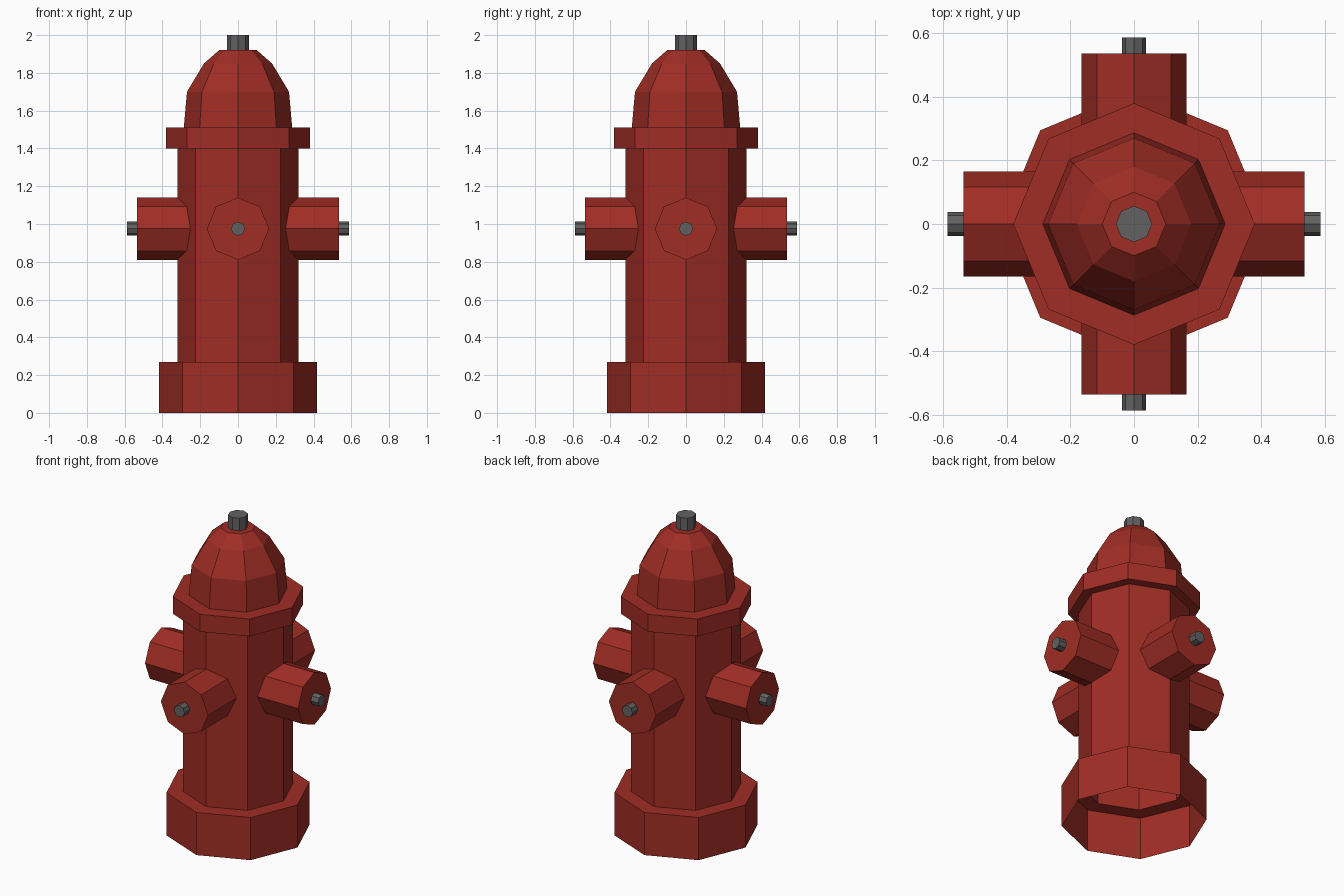
import bpy, bmesh
from math import cos, sin, pi
from mathutils import Matrix

if "Cube" in bpy.data.objects:
    bpy.data.objects.remove(bpy.data.objects["Cube"])

SIDES = 8


def material(name, rgb):
    m = bpy.data.materials.new(name)
    m.diffuse_color = (*rgb, 1)
    m.use_nodes = True
    m.node_tree.nodes["Principled BSDF"].inputs["Base Color"].default_value = m.diffuse_color
    return m


red = material("red_paint", (0.35, 0.026, 0.018))
steel = material("dark_steel", (0.12, 0.12, 0.12))


def lathe(name, profile, mat, matrix=Matrix()):
    """Spin (radius, height) points into an eight-sided shell capped at its far end."""
    bm = bmesh.new()
    rings = [[bm.verts.new((r * cos(2 * pi * i / SIDES), r * sin(2 * pi * i / SIDES), z))
              for i in range(SIDES)] for r, z in profile]
    for low, high in zip(rings, rings[1:]):
        for i in range(SIDES):
            j = (i + 1) % SIDES
            bm.faces.new((low[i], low[j], high[j], high[i]))
    bm.faces.new(rings[-1])
    mesh = bpy.data.meshes.new(name)
    bm.to_mesh(mesh)
    bm.free()
    mesh.materials.append(mat)
    obj = bpy.data.objects.new(name, mesh)
    obj.matrix_world = matrix
    bpy.context.collection.objects.link(obj)
    return obj


# Hollow shell: foot, barrel, collar and bonnet, open underneath
lathe("hydrant_shell", [
    (0.417, 0), (0.417, 0.27),
    (0.32, 0.27), (0.32, 1.40),
    (0.38, 1.40), (0.38, 1.51),
    (0.287, 1.51), (0.27, 1.70), (0.18, 1.85), (0.10, 1.92)], red)

# Nut on top of the bonnet
lathe("top_nut", [(0.057, 1.92), (0.057, 2.0)], steel)

# Four side outlets, each with a small nut
for k, side in enumerate(("right", "back", "left", "front")):
    turn = (Matrix.Translation((0, 0, 0.975)) @ Matrix.Rotation(k * pi / 2, 4, 'Z')
            @ Matrix.Rotation(pi / 2, 4, 'Y'))
    lathe(side + "_outlet", [(0.165, 0.25), (0.165, 0.536)], red, turn)
    lathe(side + "_outlet_nut", [(0.037, 0.536), (0.037, 0.587)], steel, turn)
